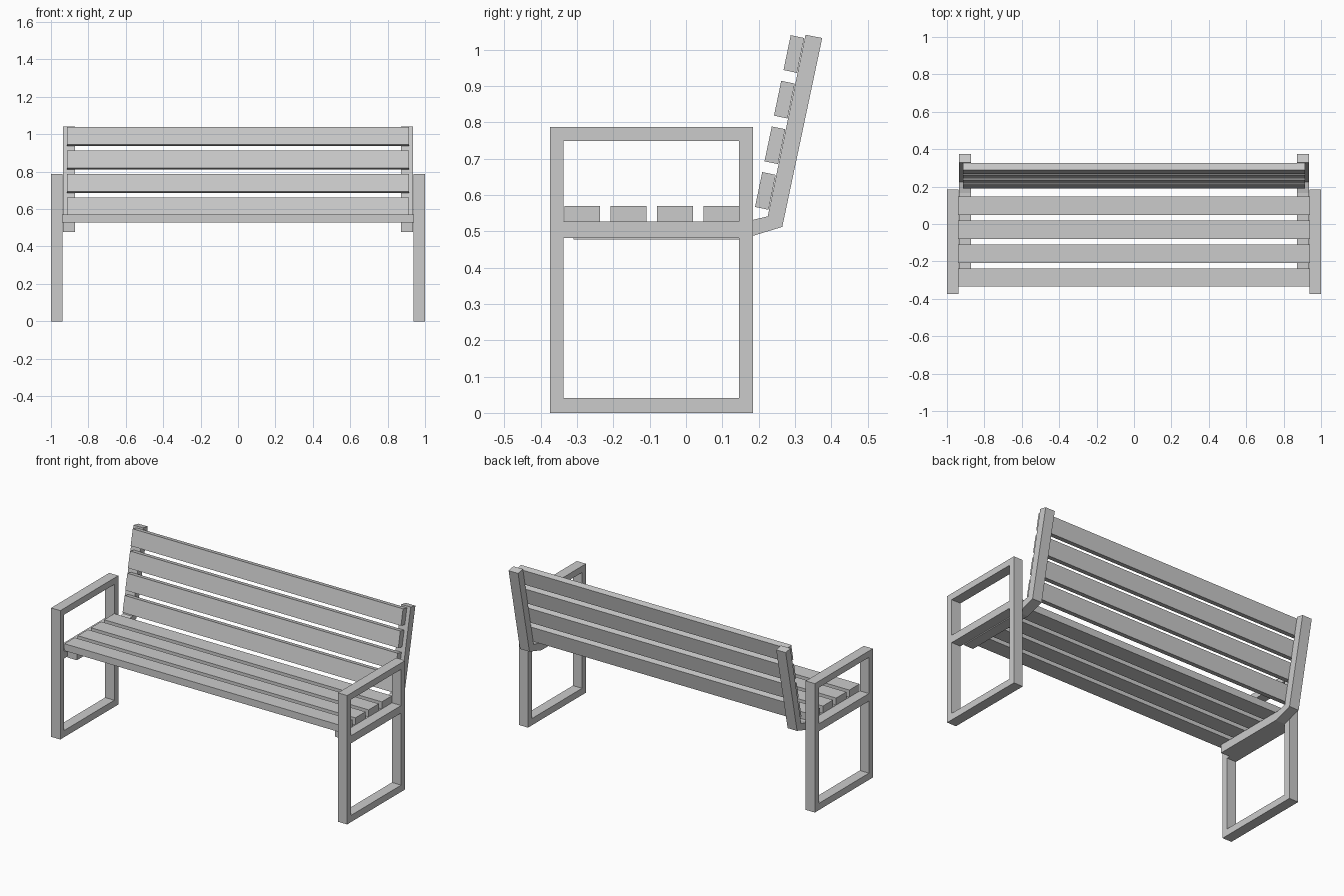
import bpy
import bmesh
from mathutils import Vector

cube = bpy.data.objects.get("Cube")
if cube:
    bpy.data.objects.remove(cube, do_unlink=True)

grey = bpy.data.materials.new("light_grey")
grey.use_nodes = True
GREY = (0.6, 0.6, 0.6, 1)
grey.diffuse_color = GREY
grey.node_tree.nodes["Principled BSDF"].inputs["Base Color"].default_value = GREY


def rect(y0, y1, z0, z1):
    return [(y0, z0), (y1, z0), (y1, z1), (y0, z1)]


def extrude_profile(name, loops, x0, x1):
    """Fill side-on (y, z) outlines, inner loops being holes, and extrude from x0 to x1."""
    bm = bmesh.new()
    edges = []
    for loop in loops:
        verts = [bm.verts.new((x0, y, z)) for y, z in loop]
        edges += [bm.edges.new((a, b)) for a, b in zip(verts, verts[1:] + verts[:1])]
    bmesh.ops.triangle_fill(bm, edges=edges, use_beauty=True)
    result = bmesh.ops.extrude_face_region(bm, geom=bm.faces[:])
    moved = [g for g in result["geom"] if isinstance(g, bmesh.types.BMVert)]
    bmesh.ops.translate(bm, verts=moved, vec=(x1 - x0, 0, 0))
    bmesh.ops.recalc_face_normals(bm, faces=bm.faces[:])
    mesh = bpy.data.meshes.new(name)
    bm.to_mesh(mesh)
    bm.free()
    mesh.materials.append(grey)
    obj = bpy.data.objects.new(name, mesh)
    bpy.context.collection.objects.link(obj)
    return obj


# Side frames with a leg opening and an armrest opening
frame = [
    rect(-0.375, 0.185, 0, 0.787),
    rect(-0.337, 0.146, 0.041, 0.481),
    rect(-0.337, 0.146, 0.527, 0.748),
]
# Bent rails carrying the seat and the backrest
rail = [[(-0.31, 0.477), (0.15, 0.477), (0.265, 0.512), (0.375, 1.032),
         (0.329, 1.041), (0.225, 0.541), (0.165, 0.527), (-0.31, 0.527)]]

for side, s in (("left", 1), ("right", -1)):
    extrude_profile(side + "_frame", frame, s * 0.938, s * 1.0)
    extrude_profile(side + "_rail", rail, s * 0.872, s * 0.936)

# Seat slats
for i in range(4):
    y = -0.335 + i * 0.1278
    extrude_profile(f"seat_slat_{i + 1}", [rect(y, y + 0.098, 0.527, 0.57)], -0.938, 0.938)

# Backrest slats, lying on the leaning part of the rails
up = Vector((0.104, 0.5)).normalized()
back = Vector((up.y, -up.x))
for i in range(4):
    p = Vector((0.19, 0.567)) + up * (0.1283 * i)
    q = p + up * 0.098
    loop = [p, p + back * 0.038, q + back * 0.038, q]
    extrude_profile(f"back_slat_{i + 1}", [loop], -0.913, 0.913)
